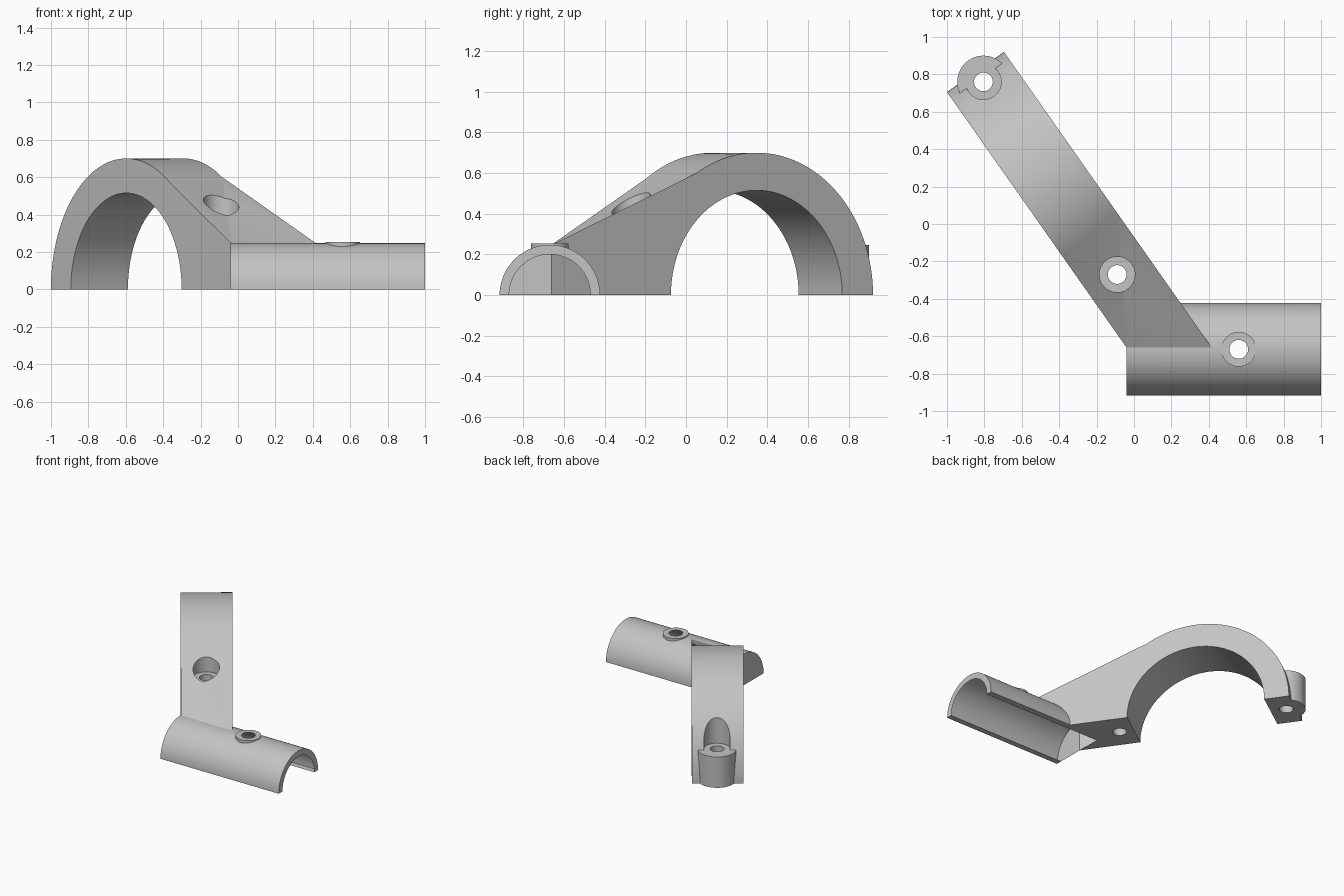
import bpy, bmesh, math
from mathutils import Vector, Matrix

cube = bpy.data.objects.get("Cube")
if cube:
    bpy.data.objects.remove(cube, do_unlink=True)

metal = bpy.data.materials.new("plain_grey")
metal.use_nodes = True
GREY = (0.55, 0.55, 0.55, 1)
metal.diffuse_color = GREY
metal.node_tree.nodes["Principled BSDF"].inputs["Base Color"].default_value = GREY

# Shared layout: the arch runs along "along", its width runs along "across"
along = Vector((0.575, -0.818, 0)).normalized()
across = Vector((0.818, 0.575, 0)).normalized()
arch_centre = Vector((-0.445, 0.24, 0))
ARCH_R, ARCH_BORE, WIDTH = 0.70, 0.515, 0.373
PIPE_Y, PIPE_R, PIPE_BORE, PIPE_START = -0.67, 0.247, 0.20, -0.04


def add_object(name, bm):
    bmesh.ops.recalc_face_normals(bm, faces=bm.faces)
    mesh = bpy.data.meshes.new(name)
    bm.to_mesh(mesh)
    bm.free()
    mesh.materials.append(metal)
    obj = bpy.data.objects.new(name, mesh)
    bpy.context.collection.objects.link(obj)
    return obj


def cylinder(name, start, end, radius, segments=96):
    start, end = Vector(start), Vector(end)
    axis = end - start
    turn = axis.to_track_quat('Z', 'Y').to_matrix().to_4x4()
    bm = bmesh.new()
    bmesh.ops.create_cone(bm, cap_ends=True, segments=segments, radius1=radius,
                          radius2=radius, depth=axis.length,
                          matrix=Matrix.Translation((start + end) / 2) @ turn)
    return add_object(name, bm)


def upright(name, spot, low, high, radius):
    return cylinder(name, (*spot, low), (*spot, high), radius, 64)


def loft(name, first, second):
    """Solid between two matching outlines."""
    bm = bmesh.new()
    a = [bm.verts.new(p) for p in first]
    b = [bm.verts.new(p) for p in second]
    bm.faces.new(a)
    bm.faces.new(b[::-1])
    sides = [bm.faces.new((a[i - 1], a[i], b[i], b[i - 1])) for i in range(len(a))]
    bmesh.ops.triangulate(bm, faces=sides)
    return add_object(name, bm)


def combine(target, other, operation):
    mod = target.modifiers.new(operation.lower(), 'BOOLEAN')
    mod.operation, mod.solver, mod.object = operation, 'EXACT', other
    bpy.context.view_layer.update()
    graph = bpy.context.evaluated_depsgraph_get()
    mesh = bpy.data.meshes.new_from_object(target.evaluated_get(graph))
    target.modifiers.clear()
    target.data = mesh
    bpy.data.objects.remove(other, do_unlink=True)


def arm_outline(side, tangent_s):
    """Arch curve, then a straight slope down to the pipe's crown."""
    origin = arch_centre + across * side * WIDTH / 2
    start, stop = math.pi, math.acos(tangent_s / ARCH_R)
    steps = 56
    pts = []
    for i in range(steps + 1):
        t = start + (stop - start) * i / steps
        pts.append((ARCH_R * math.cos(t), ARCH_R * math.sin(t)))
    foot = (PIPE_Y + 0.005 - origin.y) / along.y
    pts += [(foot, 0.245), (foot, 0)]
    return [origin + along * s + Vector((0, 0, z)) for s, z in pts]


# Arch with its sloping arm
body = loft("clamp_bracket", arm_outline(-1, 0.40), arm_outline(1, 0.36))

# Half pipe
half = [(PIPE_R * math.cos(math.pi * i / 64), PIPE_R * math.sin(math.pi * i / 64))
        for i in range(65)]
pipe = loft("half_pipe", *[[Vector((x, PIPE_Y + y, z)) for y, z in half]
                           for x in (PIPE_START, 1.0)])

# Screw positions
end_spot, arm_spot, pipe_spot = (-0.805, 0.76), (-0.09, -0.27), (0.56, PIPE_Y)

# Added solids
for part in (pipe,
             upright("end_boss", end_spot, 0, 0.245, 0.14),
             upright("pipe_boss", pipe_spot, 0.1, 0.253, 0.093)):
    combine(body, part, 'UNION')

# Removed bores, screw seats and screw holes
cutters = [
    cylinder("pipe_bore", (PIPE_START, PIPE_Y, 0), (1.2, PIPE_Y, 0), PIPE_BORE),
    cylinder("arch_bore", arch_centre - across * 0.3, arch_centre + across * 0.3,
             ARCH_BORE, 128),
    upright("end_seat", end_spot, 0.245, 1, 0.095),
    upright("arm_seat", arm_spot, 0.385, 1, 0.095),
]
cutters += [upright("screw_hole", spot, -0.2, 1, 0.05)
            for spot in (end_spot, arm_spot, pipe_spot)]
for cutter in cutters:
    combine(body, cutter, 'DIFFERENCE')

# Smooth curves, sharp edges
bpy.ops.object.select_all(action='DESELECT')
body.select_set(True)
bpy.context.view_layer.objects.active = body
bpy.ops.object.shade_smooth_by_angle(angle=math.radians(25))
